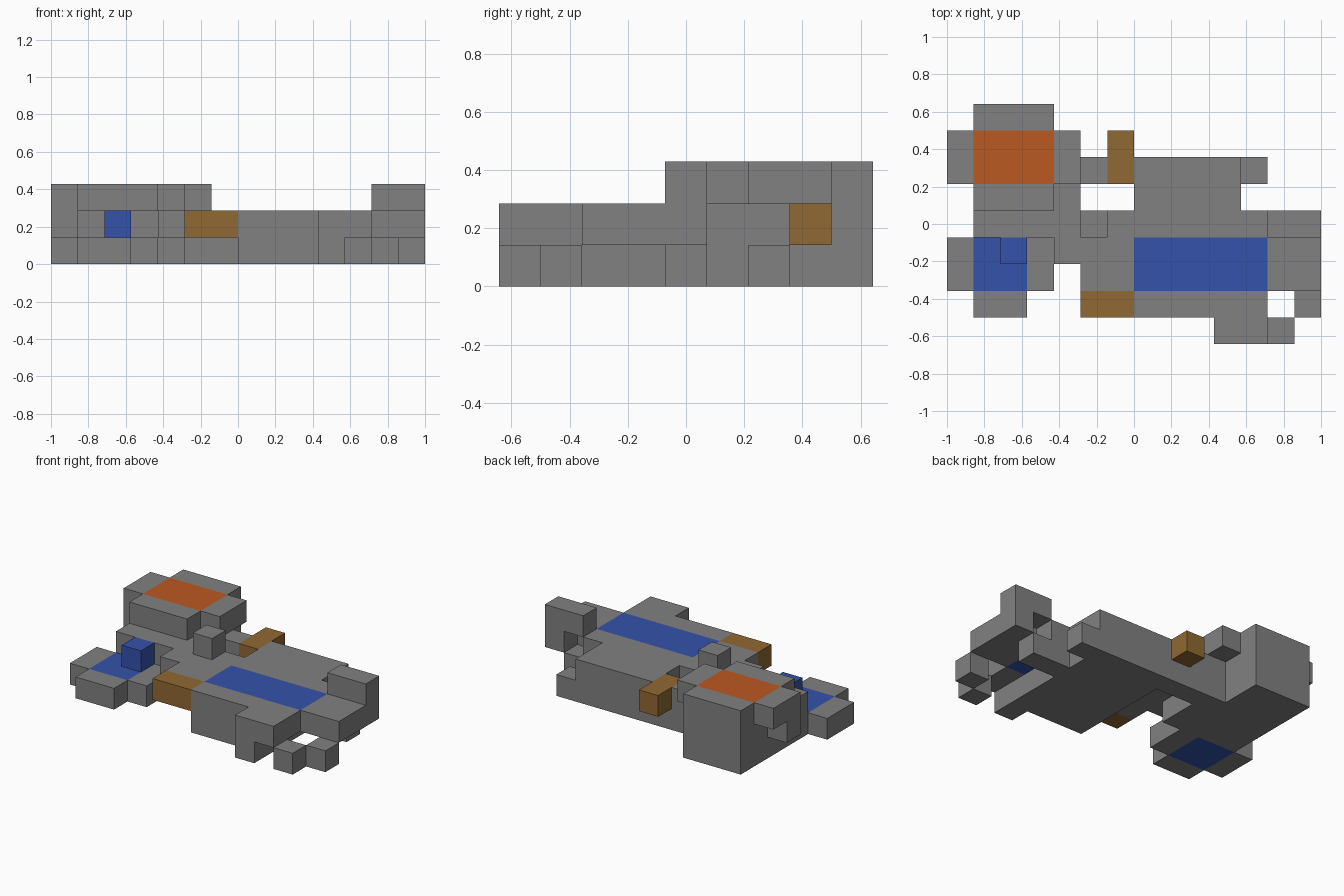
import bpy
import bmesh
from mathutils import Vector

default = bpy.data.objects.get("Cube")
if default:
    bpy.data.objects.remove(default, do_unlink=True)

CELL = 1 / 7
ORIGIN = Vector((-7, -4.5, 0))


def make_material(name, color):
    mat = bpy.data.materials.new(name)
    mat.use_nodes = True
    mat.diffuse_color = (*color, 1)
    bsdf = mat.node_tree.nodes["Principled BSDF"]
    bsdf.inputs["Base Color"].default_value = (*color, 1)
    bsdf.inputs["Roughness"].default_value = 0.8
    return mat


gray = make_material("stone gray", (0.22, 0.22, 0.22))
blue = make_material("panel blue", (0.034, 0.085, 0.41))
brown = make_material("wood brown", (0.28, 0.14, 0.033))
orange = make_material("roof orange", (0.50, 0.10, 0.015))


def box(x, y, z):
    """Cells of a block; each argument is an inclusive (first, last) range."""
    def span(r):
        return range(r[0], r[-1] + 1)
    return {(i, j, k) for i in span(x) for j in span(y) for k in span(z)}


def union(*blocks):
    return set().union(*blocks)


# Coloured blocks
blue_deck = box((7, 11), (2, 3), (1,))
blue_wing = box((1, 2), (2, 3), (0,))
blue_cube = box((2,), (3,), (1,))
front_beam = box((5, 6), (1,), (1,))
back_beam = box((6,), (6, 7), (1,))
tower_roof = box((1, 3), (6, 7), (2,))

# Gray tower with its overhanging side blocks
tower = union(
    box((1, 3), (5, 8), (0, 2)),
    box((4,), (6, 7), (2,)),
    box((0,), (6, 7), (2,)),
    box((0,), (6,), (1,)),
) - tower_roof

# Low wing around its blue panel
wing = union(box((0, 3), (2, 3), (0,)), box((1, 2), (1,), (0,))) - blue_wing

# Bridge from the tower to the hull, with a small cube on top
bridge = union(
    box((1, 4), (4,), (0, 1)),
    box((4,), (5,), (0, 1)),
    box((4,), (3,), (1,)),
    box((5, 6), (2, 4), (1,)),
    box((4, 6), (6,), (0,)),
    box((4, 5), (6,), (1,)),
    box((5,), (4,), (2,)),
)

# Main hull with a low rear ledge
hull = union(
    box((7, 10), (1, 6), (0, 1)),
    box((11,), (1,), (1,)),
    box((11,), (4,), (0, 1)),
    box((12,), (4,), (0,)),
    box((11,), (6,), (0,)),
    box((10,), (0,), (0, 1)),
    box((11,), (0,), (1,)),
) - blue_deck

# Raised end block and small feet
end_block = union(
    box((12, 13), (2, 3), (1,)),
    box((12, 13), (4,), (2,)),
    box((13,), (4,), (1,)),
)
feet = union(box((12,), (0,), (0,)), box((13,), (1,), (0,)))

PARTS = [
    ("tower", tower, gray),
    ("tower_roof", tower_roof, orange),
    ("wing", wing, gray),
    ("wing_panel", blue_wing, blue),
    ("wing_cube", blue_cube, blue),
    ("bridge", bridge, gray),
    ("front_beam", front_beam, brown),
    ("back_beam", back_beam, brown),
    ("hull", hull, gray),
    ("deck_panel", blue_deck, blue),
    ("end_block", end_block, gray),
    ("feet", feet, gray),
]
SOLID = union(*(cells for _, cells, _ in PARTS))


def build_part(name, cells, mat):
    """Mesh the exposed cell sides, then merge flat areas."""
    bm = bmesh.new()
    for cell in sorted(cells):
        center = Vector(cell) + Vector((0.5, 0.5, 0.5)) + ORIGIN
        for axis in range(3):
            for sign in (-1, 1):
                neighbor = list(cell)
                neighbor[axis] += sign
                if tuple(neighbor) in SOLID:
                    continue
                n, u = Vector(), Vector()
                n[axis] = sign / 2
                u[(axis + 1) % 3] = 0.5
                v = n.cross(u) * 2
                corners = (-u - v, u - v, u + v, v - u)
                bm.faces.new([bm.verts.new((center + n + c) * CELL) for c in corners])
    bmesh.ops.remove_doubles(bm, verts=bm.verts, dist=0.001)
    bmesh.ops.dissolve_limit(bm, angle_limit=0.01, verts=bm.verts, edges=bm.edges)
    mesh = bpy.data.meshes.new(name)
    bm.to_mesh(mesh)
    bm.free()
    mesh.materials.append(mat)
    obj = bpy.data.objects.new(name, mesh)
    bpy.context.collection.objects.link(obj)


for part in PARTS:
    build_part(*part)
